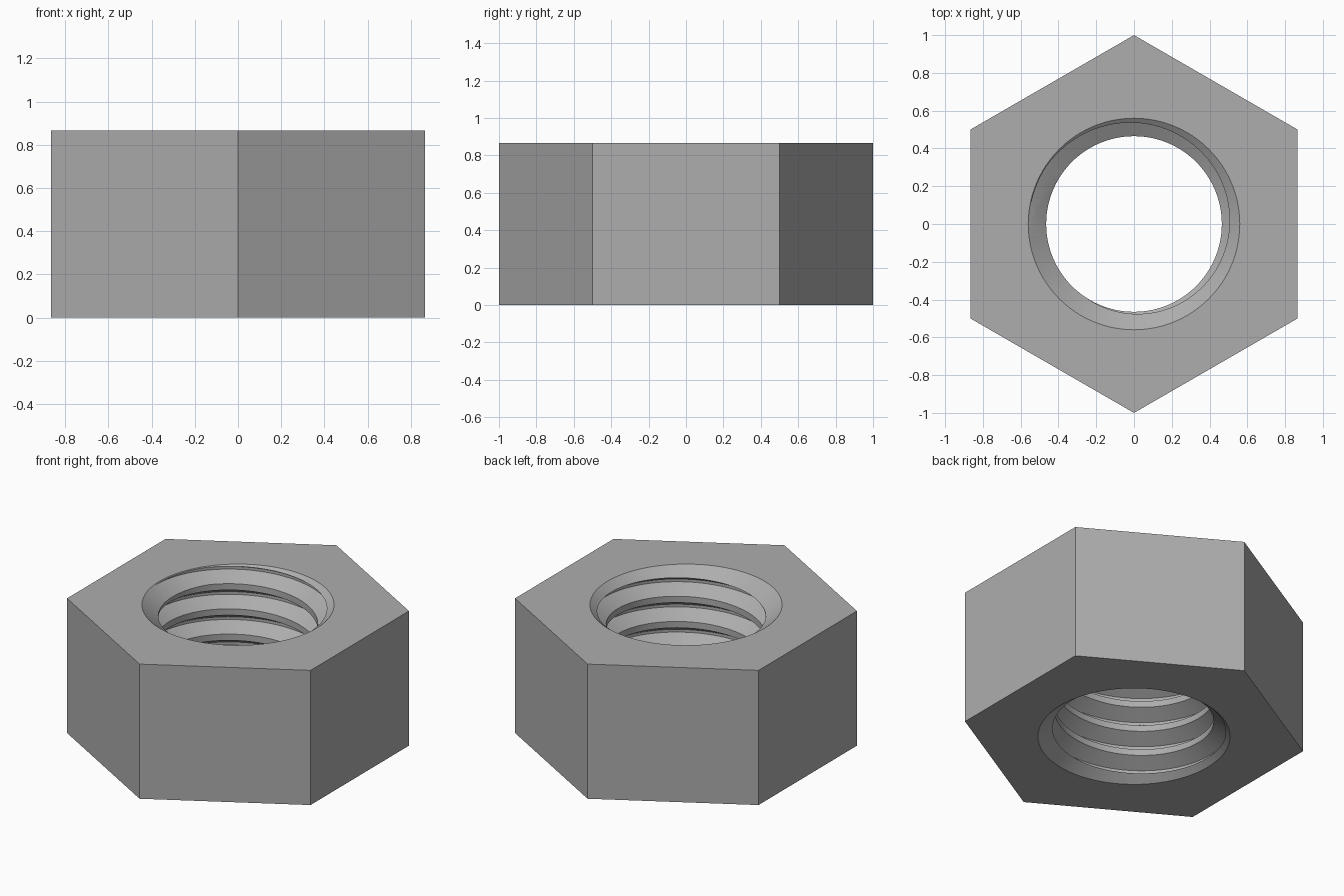
import bpy
import bmesh
import math

cube = bpy.data.objects.get("Cube")
if cube:
    bpy.data.objects.remove(cube, do_unlink=True)

HEIGHT = 0.866
MINOR, MAJOR = 0.465, 0.555      # thread crest and root radius
PITCH = 0.162
START = 0.038                    # height of the first crest edge at angle 0
RIM = 0.56                       # countersink radius at the faces
SLOPE = 1.3                      # countersink radius change per height
SEGMENTS = 96

steel = bpy.data.materials.new("grey steel")
steel.use_nodes = True
colour = (0.42, 0.42, 0.42, 1)
steel.diffuse_color = colour
steel.node_tree.nodes["Principled BSDF"].inputs["Base Color"].default_value = colour


def finish(name, bm):
    """Close the open ends and turn the mesh into an object."""
    bmesh.ops.remove_doubles(bm, verts=bm.verts, dist=1e-5)
    bmesh.ops.holes_fill(bm, edges=[e for e in bm.edges if e.is_boundary], sides=0)
    bmesh.ops.recalc_face_normals(bm, faces=bm.faces)
    mesh = bpy.data.meshes.new(name)
    bm.to_mesh(mesh)
    bm.free()
    mesh.materials.append(steel)
    obj = bpy.data.objects.new(name, mesh)
    bpy.context.collection.objects.link(obj)
    return obj


def loft(name, profile_at, segments, turn=0.0):
    """Sweep a profile of (radius, z) points, given per step, round the z axis."""
    bm = bmesh.new()
    columns = []
    for s in range(segments + 1):
        a = 2 * math.pi * s / segments + turn
        columns.append([bm.verts.new((r * math.cos(a), r * math.sin(a), z))
                        for r, z in profile_at(s / segments)])
    for c, d in zip(columns, columns[1:]):
        for i in range(len(c) - 1):
            bm.faces.new((c[i], d[i], d[i + 1], c[i + 1]))
    return finish(name, bm)


def thread_profile(t):
    """Thread outline at t turns, trimmed flat outside the body."""
    low, high = -0.15, HEIGHT + 0.15
    flank = (MAJOR - MINOR) * math.tan(math.radians(30))
    crest = PITCH / 4
    points = []
    for n in range(-4, 9):
        z = START + PITCH * (n + t)
        points += [(MINOR, z), (MINOR, z + crest),
                   (MAJOR, z + crest + flank), (MAJOR, z + PITCH - flank)]
    trimmed = []
    for r, z in points:
        if z <= low + 1e-4:
            r, z = MINOR, low
        elif z >= high - 1e-4:
            r, z = MINOR, high
        trimmed.append((r, z))
    return trimmed


# Hexagonal body
nut = loft("hex_nut", lambda t: [(1, 0), (1, HEIGHT)], 6, math.pi / 2)

# Threaded bore and the two countersinks
inner = (RIM - SLOPE * 0.15, 0.15)
outer = (RIM + SLOPE * 0.05, -0.05)
cutters = [
    loft("thread_cutter", thread_profile, SEGMENTS),
    loft("bottom_countersink_cutter", lambda t: [outer, inner], SEGMENTS),
    loft("top_countersink_cutter",
         lambda t: [(r, HEIGHT - z) for r, z in (inner, outer)], SEGMENTS),
]

bpy.ops.object.select_all(action='DESELECT')
nut.select_set(True)
bpy.context.view_layer.objects.active = nut
for cutter in cutters:
    cutter.hide_render = True
    cut = nut.modifiers.new(cutter.name, 'BOOLEAN')
    cut.operation = 'DIFFERENCE'
    cut.solver = 'EXACT'
    cut.object = cutter
    bpy.ops.object.modifier_apply(modifier=cut.name)
    bpy.data.objects.remove(cutter, do_unlink=True)

# Smooth thread surfaces with crisp edges
bpy.ops.object.shade_smooth_by_angle(angle=math.radians(10))
